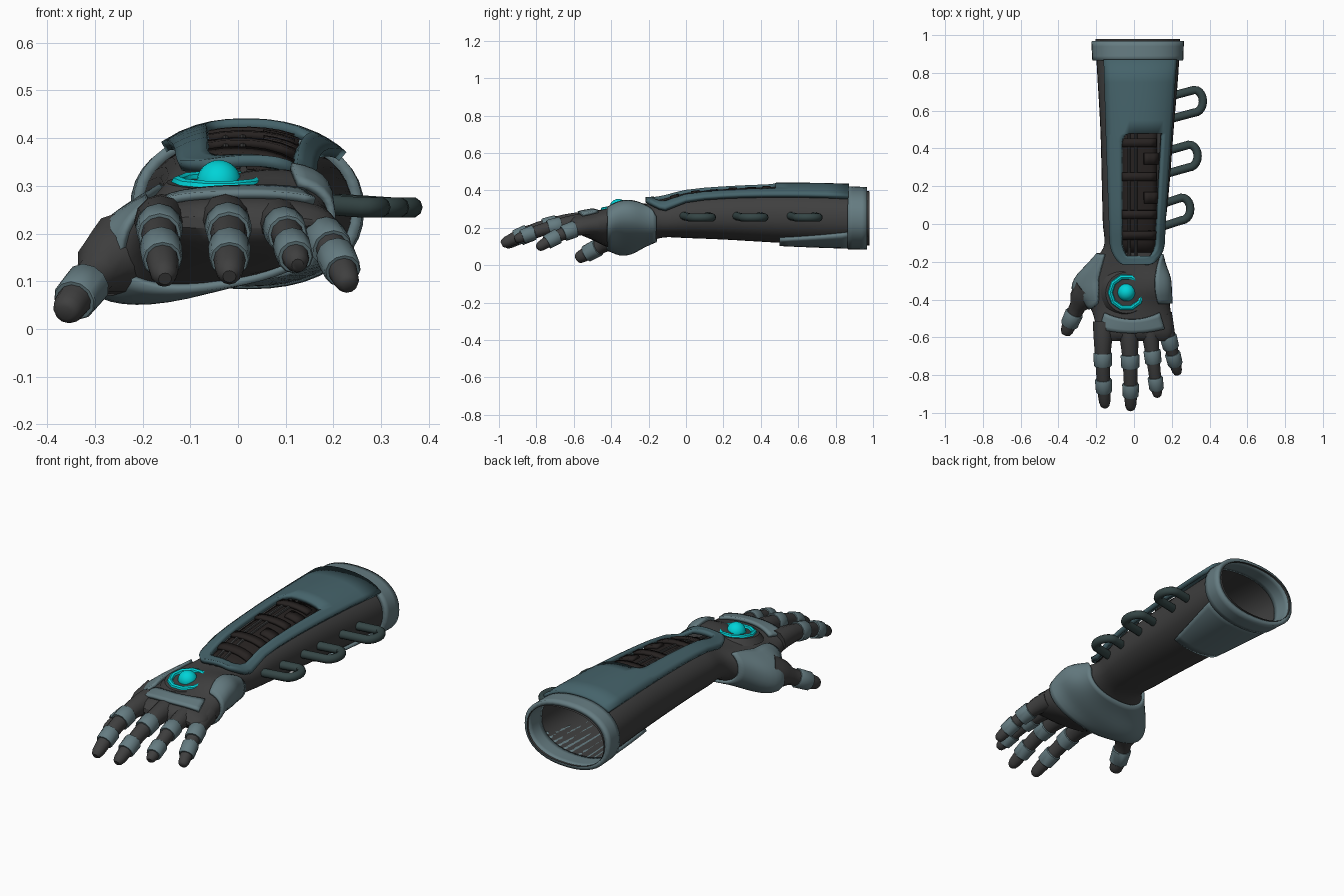
import bpy, bmesh, math
from mathutils import Vector

if "Cube" in bpy.data.objects:
    bpy.data.objects.remove(bpy.data.objects["Cube"])


def material(name, *rgb):
    m = bpy.data.materials.new(name)
    m.diffuse_color = (*rgb, 1)
    m.use_nodes = True
    m.node_tree.nodes["Principled BSDF"].inputs["Base Color"].default_value = m.diffuse_color
    return m


SUIT = material("suit", 0.05, 0.05, 0.05)
PLATE = material("plate", 0.06, 0.125, 0.145)
ARMOR = material("armor", 0.13, 0.2, 0.22)
DARK = material("dark", 0.02, 0.016, 0.015)
LOOP = material("loop", 0.035, 0.06, 0.06)
GLOW = material("glow", 0.0, 0.65, 0.68)

# arm and palm stations: y, xmin, xmax, zmin, zmax, side tilt
STATIONS = [(-0.60, -0.19, 0.19, 0.185, 0.262, 0), (-0.57, -0.2, 0.205, 0.165, 0.275, 0),
            (-0.50, -0.21, 0.2, 0.135, 0.287, 0.03), (-0.43, -0.24, 0.19, 0.105, 0.297, 0.12),
            (-0.36, -0.31, 0.185, 0.09, 0.308, 0.25), (-0.29, -0.30, 0.18, 0.095, 0.315, 0.25),
            (-0.20, -0.22, 0.15, 0.125, 0.325, 0.12), (-0.12, -0.16, 0.14, 0.148, 0.34, 0),
            (0.0, -0.165, 0.165, 0.145, 0.372, 0), (0.2, -0.17, 0.187, 0.137, 0.392, 0),
            (0.5, -0.178, 0.21, 0.12, 0.405, 0), (0.8, -0.195, 0.235, 0.108, 0.402, 0),
            (0.98, -0.205, 0.243, 0.105, 0.395, 0)]
E = 0.88  # roundness of the cross-section


def section(y):
    n = len(STATIONS)
    i = next((k for k in range(n - 2) if y < STATIONS[k + 1][0]), n - 2)
    a, b = STATIONS[i], STATIONS[i + 1]
    p, q = STATIONS[max(i - 1, 0)], STATIONS[min(i + 2, n - 1)]
    h = b[0] - a[0]
    t = min(max((y - a[0]) / h, 0), 1)
    out = []
    for k in range(1, 6):
        m0 = (b[k] - p[k]) / (b[0] - p[0]) * h
        m1 = (q[k] - a[k]) / (q[0] - a[0]) * h
        out.append((2*t**3 - 3*t*t + 1) * a[k] + (t**3 - 2*t*t + t) * m0
                   + (3*t*t - 2*t**3) * b[k] + (t**3 - t*t) * m1)
    return out


def spow(v, e):
    return math.copysign(abs(v) ** e, v)


def skin(y, ang, off=0.0):
    x0, x1, z0, z1, k = section(y)
    cx, cz = (x0 + x1) / 2, (z0 + z1) / 2
    dx = ((x1 - x0) / 2 + off) * spow(math.cos(ang), E)
    return Vector((cx + dx, y, cz + k * dx + ((z1 - z0) / 2 + off) * spow(math.sin(ang), E)))


def top_angle(x, y):
    x0, x1 = section(y)[:2]
    c = (x - (x0 + x1) / 2) / ((x1 - x0) / 2)
    return math.acos(spow(max(-1, min(1, c)), 1 / E))


def on_top(x, y, off):
    return skin(y, top_angle(x, y), off)


def lerp(a, b, t):
    return a + (b - a) * t


def mesh(name, rows, mat, closed=False, caps=(), thick=0.0, skip=None):
    """Skin rows of points into quads; optional caps, hole and shell thickness."""
    bm = bmesh.new()
    vs = [[bm.verts.new(p) for p in r] for r in rows]
    n = len(rows[0])
    for i in range(len(vs) - 1):
        for j in range(n if closed else n - 1):
            if not (skip and skip(i, j)):
                k = (j + 1) % n
                bm.faces.new((vs[i][j], vs[i][k], vs[i + 1][k], vs[i + 1][j]))
    for c in caps:
        bm.faces.new(vs[c])
    bmesh.ops.delete(bm, geom=[v for v in bm.verts if not v.link_faces], context='VERTS')
    bmesh.ops.recalc_face_normals(bm, faces=bm.faces)
    me = bpy.data.meshes.new(name)
    bm.to_mesh(me)
    bm.free()
    ob = bpy.data.objects.new(name, me)
    bpy.context.collection.objects.link(ob)
    finish(ob, name, mat)
    if thick:
        s = ob.modifiers.new("shell", 'SOLIDIFY')
        s.thickness, s.offset = thick, 0
    return ob


def finish(ob, name, mat):
    ob.name = name
    ob.data.materials.append(mat)
    bpy.ops.object.select_all(action='DESELECT')
    ob.select_set(True)
    bpy.context.view_layer.objects.active = ob
    bpy.ops.object.shade_smooth_by_angle(angle=math.radians(40))


def patch(name, fn, nu, nv, mat, thick):
    return mesh(name, [[fn(i / nu, j / nv) for i in range(nu + 1)] for j in range(nv + 1)],
                mat, thick=thick)


def tube(name, pts, radii, mat, sides=12):
    pts = [Vector(p) for p in pts]
    rows = []
    for i, p in enumerate(pts):
        d = (pts[min(i + 1, len(pts) - 1)] - pts[max(i - 1, 0)]).normalized()
        u = d.cross(Vector((0, 0, 1))).normalized()
        w = u.cross(d)
        rows.append([p + radii[i] * (u * math.cos(a) + w * math.sin(a))
                     for a in (2 * math.pi * j / sides for j in range(sides))])
    return mesh(name, rows, mat, closed=True, caps=(0, -1))


# forearm sleeve and palm, open at the elbow end
ys = [-0.6 + 1.58 * i / 60 for i in range(61)]
rows = [[skin(y, 2 * math.pi * j / 36) for j in range(36)] for y in ys]
rows.insert(0, [skin(-0.6, 2 * math.pi * j / 36, -0.025) - Vector((0, 0.02, 0)) for j in range(36)])
mesh("arm_and_palm", rows, SUIT, closed=True, caps=(0,))

# elbow cuff and the tongue under it
mesh("cuff", [[skin(y, 2 * math.pi * j / 40, 0.01) for j in range(40)]
              for y in (0.865, 0.89, 0.94, 0.968)], ARMOR, closed=True, thick=0.024)
patch("under_tongue", lambda u, v: skin(lerp(0.5, 0.88, v), math.radians(
    270 + lerp(-1, 1, u) * lerp(38, 62, v)), 0.009), 14, 8, ARMOR, 0.018)

# long top plate with the window
rows_y = [-0.215, -0.21, -0.2, -0.185, -0.17, -0.16, -0.14, -0.11, -0.06, 0, 0.1, 0.2, 0.3, 0.38,
          0.43, 0.455, 0.47, 0.48, 0.55, 0.65, 0.75, 0.87]


def plate_row(y):
    s = min(max((y + 0.215) / 0.12, 0), 1)
    r = 0.5 + 0.5 * math.sqrt(1 - (1 - s) ** 2)
    t = (y + 0.2) / 1.07
    l, rr = 0.01 - lerp(0.115, 0.148, t) * r, 0.01 + lerp(0.115, 0.19, t) * r
    f = math.sqrt(max(0, 1 - min(max((-0.1 - y) / 0.08, 0), 1) ** 2))
    b = min(max((y - 0.42) / 0.06, 0), 1)
    a, c = 0.01 - 0.065 * (0.4 + 0.6 * f), 0.01 + lerp(0.085, 0.115, t * 2) * (0.4 + 0.6 * f)
    a += 0.035 * (1 - math.sqrt(1 - b * b))
    xs = [lerp(l, a, i / 4) for i in range(4)] + [lerp(a, c, i / 6) for i in range(6)] \
        + [lerp(c, rr, i / 3) for i in range(4)]
    return [on_top(x, y, 0.024) for x in xs]


mesh("top_plate", [plate_row(y) for y in rows_y], PLATE, thick=0.024,
     skip=lambda i, j: 4 <= i < 17 and 4 <= j < 10)

# machinery inside the window: floor, cross bars, rods and side blocks
patch("window_floor", lambda u, v: on_top(lerp(-0.06, 0.12, u), lerp(-0.15, 0.49, v), 0.003),
      6, 12, DARK, 0.004)
for i, y in enumerate((-0.06, 0.05, 0.25, 0.43)):
    patch(f"cross_bar_{i}", lambda u, v: on_top(lerp(-0.06, 0.11, u), y + lerp(-0.022, 0.022, v), 0.012),
          6, 1, DARK, 0.016)
for i, x in enumerate((-0.025, 0.01)):
    tube(f"inner_rod_{i}", [on_top(x, -0.2 + 0.068 * k, 0.006) for k in range(11)], [0.008] * 11, SUIT, 8)
for i, y in enumerate((0.14, 0.345)):
    patch(f"side_block_{i}", lambda u, v: on_top(lerp(0.05, 0.12, u), y + lerp(-0.03, 0.03, v), 0.01),
          3, 1, DARK, 0.018)

# handle loops on the outer side
for i, (y, x0, x1) in enumerate(((0.04, 0.13, 0.298), (0.32, 0.15, 0.337), (0.61, 0.17, 0.365))):
    pts = [(x0, y - 0.06, 0.265)]
    for k in range(11):
        a = math.radians(-90 + 18 * k)
        pts.append((x1 - 0.045 + 0.045 * math.cos(a), y + 0.04 + 0.06 * math.sin(a), 0.255))
    pts.append((x0, y + 0.06, 0.265))
    tube(f"side_loop_{i}", pts, [0.022] * len(pts), LOOP, 10)


# wrist guard wrapping under the hand, open on top around the gem
def guard(u, v):
    y = lerp(-0.16, -0.42, v)
    a0 = top_angle(lerp(-0.15, -0.185, min(1, 2 * v)), y)
    a1 = 2 * math.pi + top_angle(0.105 + 0.1 * (v - 0.6) ** 2, y)
    return skin(y - 0.03 * math.sin(u * math.pi * 4) * v * (u < 0.25), lerp(a0, a1, u), 0.008)


patch("wrist_guard", guard, 36, 12, ARMOR, 0.016)


# knuckle plate
def knuckle(u, v):
    s = 2 * u - 1
    y = lerp(-0.505 + 0.035 * s * s, -0.577 + 0.022 * s * s, v)
    return on_top(-0.01 + s * lerp(0.14, 0.165, v), y, 0.008)


patch("knuckle_plate", knuckle, 16, 4, ARMOR, 0.016)

# gem seat, ring and gem on the back of the hand
C = Vector((-0.04, -0.362, 0.307))
tilt = (0.13, 0, 0)
bpy.ops.mesh.primitive_cone_add(vertices=24, radius1=0.135, radius2=0.11, depth=0.03,
                                location=C - Vector((0, 0, 0.014)), rotation=tilt)
finish(bpy.context.object, "gem_seat", SUIT)
bpy.ops.mesh.primitive_torus_add(major_segments=10, minor_segments=8, major_radius=0.086,
                                 minor_radius=0.014, location=C, rotation=tilt)
finish(bpy.context.object, "gem_ring", GLOW)
bpy.ops.mesh.primitive_uv_sphere_add(segments=20, ring_count=12, radius=0.047, location=C)
finish(bpy.context.object, "gem", GLOW)

# fingers: root, middle joint, tip, size, then band positions along the finger
DIGITS = {
    "index": ((-0.16, -0.52, 0.225), (-0.165, -0.73, 0.205), (-0.153, -0.97, 0.105), 1.0, (0.47, 0.77)),
    "middle": ((-0.03, -0.52, 0.228), (-0.02, -0.74, 0.208), (-0.018, -0.985, 0.11), 1.0, (0.47, 0.79)),
    "ring_finger": ((0.08, -0.52, 0.228), (0.1, -0.71, 0.205), (0.125, -0.915, 0.135), 0.9, (0.48, 0.83)),
    "little": ((0.15, -0.48, 0.215), (0.19, -0.63, 0.18), (0.232, -0.795, 0.09), 0.9, (0.48, 0.76)),
    "thumb": ((-0.235, -0.34, 0.165), (-0.305, -0.45, 0.105), (-0.362, -0.585, 0.033), 1.08, (0.7,)),
}
for name, (a, b, c, s, bands) in DIGITS.items():
    a, b, c = Vector(a), Vector(b), Vector(c)
    m = 2 * b - (a + c) / 2

    def at(t):
        return a * (1 - t) ** 2 + m * (2 * t * (1 - t)) + c * t * t

    def rad(t):
        return s * (lerp(0.058, 0.04, min(1, t / 0.45)) if t < 0.45 else lerp(0.04, 0.031, (t - 0.45) / 0.55))

    ts = [0, 0.15, 0.3, 0.45, 0.6, 0.75, 0.88, 0.95, 0.985, 1.0]
    end = {0.95: 0.93, 0.985: 0.75, 1.0: 0.45}
    tube(name, [at(t) for t in ts], [rad(t) * end.get(t, 1) * (1.35 if name == "thumb" and t < 0.4 else 1)
                                     for t in ts], SUIT)
    half = 0.034 / (c - a).length
    for i, t in enumerate(bands):
        h = half * (1.1 if name == "thumb" else 0.95 if i else 1.05)
        k = [t - h, t - h * 0.9, t + h * 0.9, t + h]
        r = rad(t) + 0.009
        tube(f"{name}_band_{i}", [at(q) for q in k], [r - 0.002, r + 0.001, r - 0.001, r - 0.004], ARMOR)
